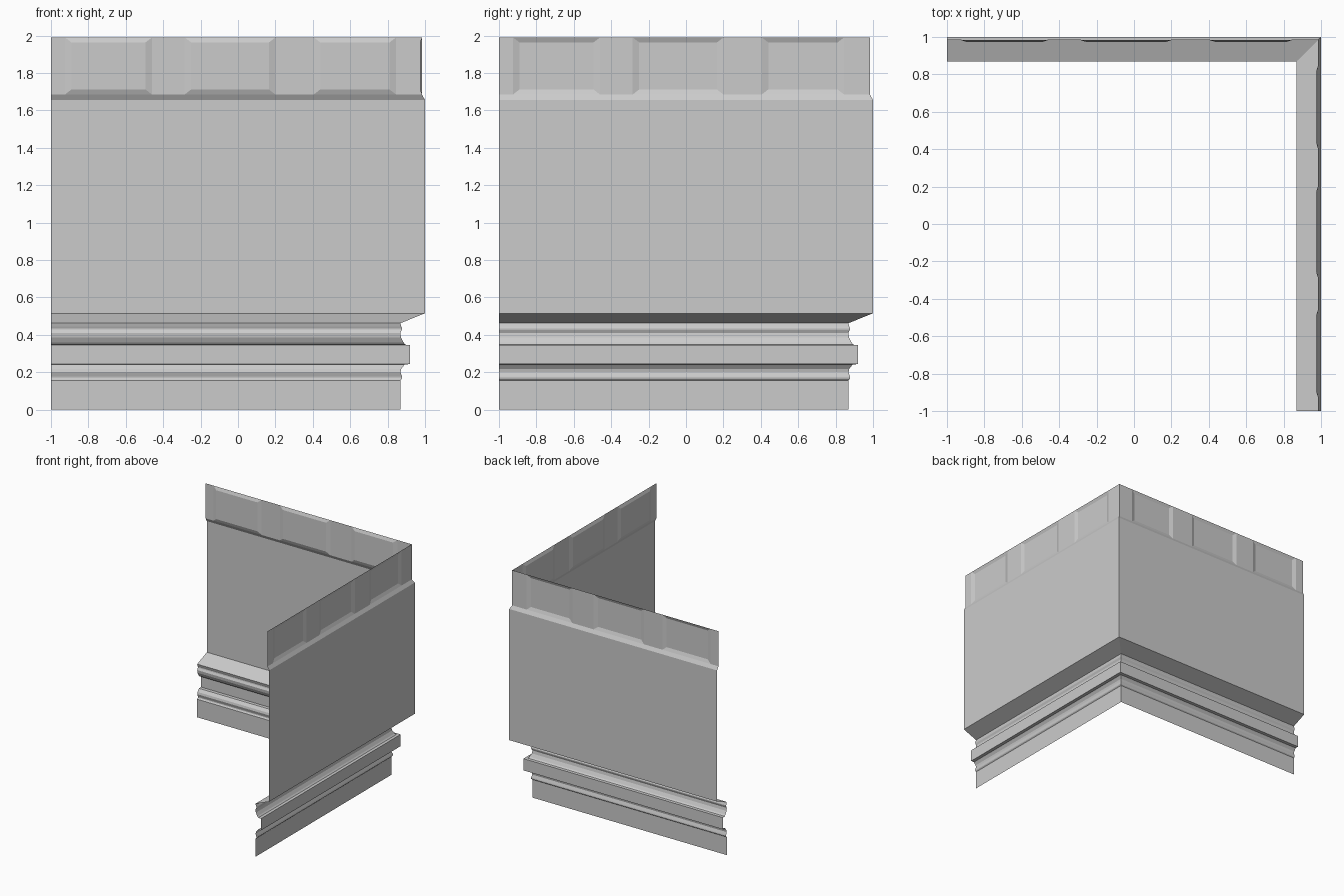
import bpy, bmesh

if "Cube" in bpy.data.objects:
    bpy.data.objects.remove(bpy.data.objects["Cube"])


def make_object(name, faces):
    bm = bmesh.new()
    for pts in faces:
        bm.faces.new([bm.verts.new(p) for p in pts])
    bmesh.ops.remove_doubles(bm, verts=bm.verts, dist=0.0005)
    mesh = bpy.data.meshes.new(name)
    bm.to_mesh(mesh)
    bm.free()
    obj = bpy.data.objects.new(name, mesh)
    bpy.context.collection.objects.link(obj)
    return obj


def both_walls(faces):
    """Faces are (along, offset, z) on the x side; mirror them on the diagonal."""
    right = [[(c, s, z) for s, c, z in f] for f in faces]
    back = [[(s, c, z) for s, c, z in reversed(f)] for f in faces]
    return right + back


def sweep(profile):
    """Sweep an (offset, z) profile along both walls with a mitred corner."""
    faces = []
    for (c0, z0), (c1, z1) in zip(profile, profile[1:]):
        faces.append([(-1, c0, z0), (c0, c0, z0), (c1, c1, z1), (-1, c1, z1)])
    return both_walls(faces)


# Moulded skirting at the foot of the wall
base_profile = [
    (0.868, 0), (0.868, 0.157), (0.876, 0.165), (0.878, 0.172), (0.876, 0.18),
    (0.869, 0.2), (0.873, 0.218), (0.886, 0.235), (0.892, 0.242),
    (0.92, 0.243), (0.92, 0.345), (0.896, 0.347), (0.886, 0.358),
    (0.872, 0.385), (0.868, 0.41), (0.876, 0.427), (0.877, 0.435),
    (0.873, 0.445), (0.868, 0.462),
]
make_object("skirting_moulding", sweep(base_profile))

# Plain wall with the sloped underside and the sloped upper ledge
BAND, RECESS = 0.983, 0.972
Z0, Z1 = 1.685, 1.99
make_object("wall_panel", sweep([(0.868, 0.462), (1, 0.515), (1, 1.655), (BAND, Z0)]))

# Top band: flat ribs between recessed panels with chamfered edges
panels = [(-0.925, -0.46), (-0.285, 0.2), (0.405, 0.845)]
faces = []
start = -1
for a, b in panels + [(BAND, None)]:
    faces.append([(start, BAND, Z0), (a, BAND, Z0), (a, BAND, Z1), (start, BAND, Z1)])
    if b is None:
        break
    outer = [(a, BAND, Z0), (b, BAND, Z0), (b, BAND, Z1), (a, BAND, Z1)]
    a2, b2, lo, hi = a + 0.035, b - 0.035, Z0 + 0.027, Z1 - 0.027
    inner = [(a2, RECESS, lo), (b2, RECESS, lo), (b2, RECESS, hi), (a2, RECESS, hi)]
    faces.append(inner)
    for i in range(4):
        j = (i + 1) % 4
        faces.append([outer[i], outer[j], inner[j], inner[i]])
    start = b
make_object("top_band", both_walls(faces))
